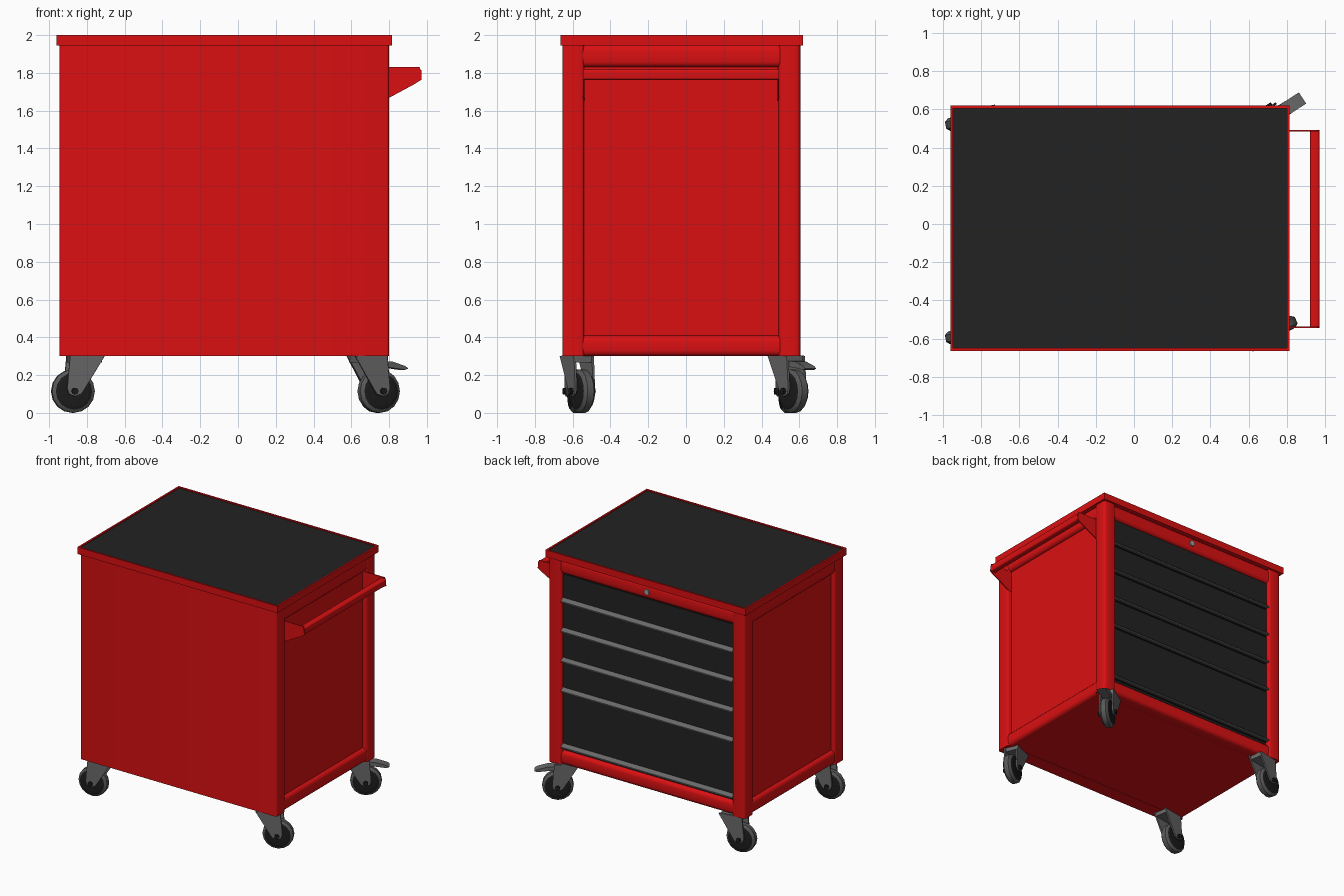
import bpy, bmesh, math
from mathutils import Vector, Matrix

if "Cube" in bpy.data.objects:
    bpy.data.objects.remove(bpy.data.objects["Cube"])


def mat(name, rgb):
    m = bpy.data.materials.new(name)
    m.diffuse_color = (*rgb, 1)
    m.use_nodes = True
    m.node_tree.nodes["Principled BSDF"].inputs["Base Color"].default_value = m.diffuse_color
    return m


RED = mat("red_paint", (0.70, 0.005, 0.006))
BLACK = mat("black_panel", (0.016, 0.016, 0.016))
GRAY = mat("gray_metal", (0.14, 0.14, 0.14))
TREAD = mat("gray_tread", (0.10, 0.10, 0.10))
RUBBER = mat("black_wheel", (0.012, 0.012, 0.012))
SILVER = mat("silver_lock", (0.35, 0.35, 0.35))


def finish(name, bm, mats, loc=(0, 0, 0), yaw=0):
    bmesh.ops.recalc_face_normals(bm, faces=bm.faces)
    me = bpy.data.meshes.new(name)
    bm.to_mesh(me)
    bm.free()
    for m in mats:
        me.materials.append(m)
    ob = bpy.data.objects.new(name, me)
    bpy.context.collection.objects.link(ob)
    ob.location = loc
    ob.rotation_euler.z = yaw
    bpy.ops.object.select_all(action='DESELECT')
    ob.select_set(True)
    bpy.context.view_layer.objects.active = ob
    bpy.ops.object.shade_smooth_by_angle(angle=math.radians(35))
    return ob


def box_bm(x0, x1, y0, y1, z0, z1, bevel=0, only=None):
    bm = bmesh.new()
    c = Vector(((x0 + x1) / 2, (y0 + y1) / 2, (z0 + z1) / 2))
    s = Matrix.Diagonal((x1 - x0, y1 - y0, z1 - z0, 1))
    bmesh.ops.create_cube(bm, size=1, matrix=Matrix.Translation(c) @ s)
    if bevel:
        # 'only' limits the bevel to edges running along one axis
        es = [e for e in bm.edges if only is None or
              abs((e.verts[0].co - e.verts[1].co).normalized()[only]) > 0.9]
        bmesh.ops.bevel(bm, geom=es, offset=bevel, segments=3, profile=0.5, affect='EDGES')
    return bm


def box(name, dims, m, bevel=0, only=None, **kw):
    return finish(name, box_bm(*dims, bevel, only), [m], **kw)


def prism(name, pts, axis, a, b, m, **kw):
    """Extrude a profile along x (points y,z) or y (points x,z)."""
    bm = bmesh.new()
    vs = [bm.verts.new((a, p, q) if axis == 'x' else (p, a, q)) for p, q in pts]
    f = bm.faces.new(vs)
    r = bmesh.ops.extrude_face_region(bm, geom=[f])
    d = (b - a, 0, 0) if axis == 'x' else (0, b - a, 0)
    bmesh.ops.translate(bm, vec=d, verts=[v for v in r['geom'] if isinstance(v, bmesh.types.BMVert)])
    return finish(name, bm, [m], **kw)


def rod(name, x, z, y0, y1, r, n, m, **kw):
    pts = [(x + r * math.cos(2 * math.pi * i / n), z + r * math.sin(2 * math.pi * i / n)) for i in range(n)]
    return prism(name, pts, 'y', y0, y1, m, **kw)


# Main dimensions
X0, X1, Y0, Y1, Z0, Z1 = -0.945, 0.80, -0.655, 0.605, 0.30, 1.95
P = 0.115      # post width
R = 0.035      # recess of the panels

# Cabinet core, full front panel and two drawer-side posts
box("cabinet_core", (X0 + R, X1 - R, Y0 + 0.05, Y1 - 0.04, Z0 + 0.002, Z1 - 0.01), RED)
box("front_panel", (X0, X1, Y0, Y0 + P, Z0, Z1), RED, 0.015, 2)
box("left_post", (X0, X0 + P, Y1 - P, Y1, Z0, Z1), RED, 0.022, 2)
box("right_post", (X1 - P, X1, Y1 - P, Y1, Z0, Z1), RED, 0.022, 2)

# Rounded beams above and below the side panels and the drawers
for part, z0, z1 in (("lower", Z0, 0.41), ("upper", 1.83, Z1)):
    box(f"{part}_left_beam", (X0 + 0.005, X0 + 0.13, Y0 + 0.05, Y1 - 0.05, z0, z1), RED, 0.03, 1)
    box(f"{part}_right_beam", (X1 - 0.13, X1 - 0.005, Y0 + 0.05, Y1 - 0.05, z0, z1), RED, 0.03, 1)
    box(f"{part}_drawer_beam", (X0 + 0.05, X1 - 0.05, Y1 - 0.13, Y1 - 0.008, z0, z1), RED, 0.03, 0)

# Top tray: red rim with an inset black mat
bm = box_bm(-0.962, 0.815, -0.665, 0.62, 1.945, 2.0)
top = max(bm.faces, key=lambda f: f.calc_center_median().z)
bmesh.ops.inset_region(bm, faces=[top], thickness=0.02)
r = bmesh.ops.extrude_face_region(bm, geom=[top])
bmesh.ops.translate(bm, vec=(0, 0, -0.008), verts=[v for v in r['geom'] if isinstance(v, bmesh.types.BMVert)])
bmesh.ops.delete(bm, geom=[top], context='FACES_ONLY')
for f in bm.faces:
    zs = [v.co.z for v in f.verts]
    if min(zs) > 1.99 and max(zs) < 1.995:
        f.material_index = 1
finish("top_tray", bm, [RED, BLACK])

# Drawers with a grip lip along each lower edge
levels = [1.83, 1.60, 1.36, 1.12, 0.88, 0.43]
DX0, DX1, DY = X0 + P, X1 - P, Y1 - 0.025
for i, (zt, zb) in enumerate(zip(levels, levels[1:]), 1):
    box(f"drawer_{i}", (DX0 - 0.004, DX1 + 0.004, DY - 0.05, DY, zb + 0.004, zt - 0.004), BLACK)
    lip = [(DY - 0.01, zb + 0.04), (DY + 0.004, zb + 0.036), (DY + 0.026, zb + 0.016),
           (DY + 0.026, zb + 0.006), (DY - 0.01, zb + 0.012)]
    prism(f"drawer_grip_{i}", lip, 'x', DX0 - 0.003, DX1 + 0.003, GRAY)
box("drawer_backing", (DX0 - 0.02, DX1 + 0.02, DY - 0.06, DY - 0.012, 0.40, 1.84), BLACK)
rod("drawer_lock", (X0 + X1) / 2, 1.89, 0.58, 0.607, 0.022, 16, SILVER)

# Push handle on the right side
bracket = [(0.76, 1.83), (0.962, 1.83), (0.973, 1.765), (0.93, 1.738), (0.80, 1.668), (0.76, 1.65)]
for nm, y in (("front", -0.545), ("rear", 0.485)):
    prism(f"{nm}_handle_bracket", bracket, 'y', y, y + 0.008, RED)
box("handle_bar", (0.922, 0.972, -0.54, 0.49, 1.763, 1.82), RED, 0.012, 1)


def caster(tag, x, y, deg, brake=False):
    """Swivel caster; the wheel trails along local +x."""
    kw = dict(loc=(x, y, 0), yaw=math.radians(deg))
    ax, az = 0.06, 0.115
    box(f"{tag}_caster_crown", (-0.085, 0.08, -0.055, 0.055, 0.268, 0.305), GRAY, **kw)
    fork = [(-0.10, 0.30), (0.085, 0.30), (0.10, 0.13), (0.09, 0.10),
            (0.06, 0.088), (0.025, 0.10), (0.005, 0.13)]
    for nm, s in (("left", 1), ("right", -1)):
        prism(f"{tag}_caster_{nm}_fork", fork, 'y', s * 0.046, s * 0.058, GRAY, **kw)
    rod(f"{tag}_caster_axle", ax, az, -0.072, 0.072, 0.018, 8, RUBBER, **kw)
    # Lathed wheel: gray rounded tread, black sides
    prof = [(-0.036, 0.0), (-0.036, 0.075), (-0.033, 0.095), (-0.018, 0.112),
            (0.018, 0.112), (0.033, 0.095), (0.036, 0.075), (0.036, 0.0)]
    prof = [(h, q * 0.115 / 0.112) for h, q in prof]
    bm = bmesh.new()
    vs = [bm.verts.new((ax, h, az + q)) for h, q in prof]
    es = [bm.edges.new(p) for p in zip(vs, vs[1:])]
    bmesh.ops.spin(bm, geom=vs + es, cent=(ax, 0, az), axis=(0, 1, 0),
                   angle=2 * math.pi, steps=16, use_merge=True)
    bmesh.ops.remove_doubles(bm, verts=bm.verts, dist=1e-5)
    bm.normal_update()
    for f in bm.faces:
        f.material_index = 1 if abs(f.normal.y) > 0.8 else 0
    finish(f"{tag}_caster_wheel", bm, [TREAD, RUBBER], **kw)
    if brake:
        lever = [(0.06, 0.275), (0.13, 0.272), (0.21, 0.248), (0.23, 0.235), (0.21, 0.228),
                 (0.13, 0.238), (0.06, 0.245)]
        prism(f"{tag}_brake_lever", lever, 'y', -0.035, 0.035, GRAY, **kw)


# Four casters at the corners, one with a brake
caster("front_left", -0.815, -0.57, 190)
caster("rear_left", -0.815, 0.55, 191)
caster("front_right", 0.69, -0.575, 24)
caster("rear_right", 0.69, 0.535, 33, brake=True)
